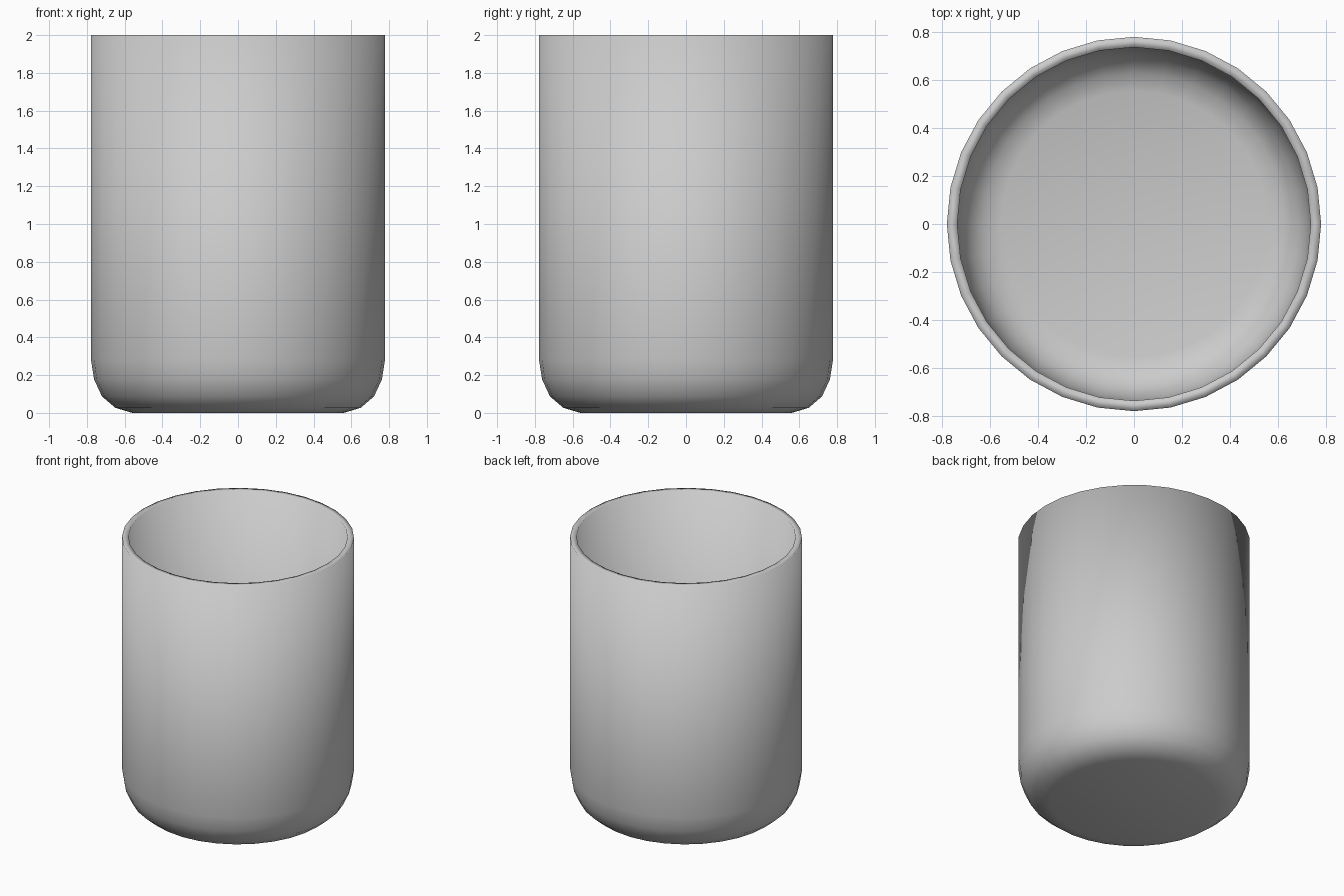
import bpy, bmesh
from math import sin, cos, tau

if "Cube" in bpy.data.objects:
    bpy.data.objects.remove(bpy.data.objects["Cube"])

SIDES = 32
# Outer profile (radius, height): flat base, rounded corner, straight wall
PROFILE = [(0.56, 0.0), (0.65, 0.027), (0.72, 0.087), (0.762, 0.177),
           (0.778, 0.28), (0.778, 2.0)]

bm = bmesh.new()
rings = [[bm.verts.new((r * cos(tau * i / SIDES), r * sin(tau * i / SIDES), z))
          for i in range(SIDES)] for r, z in PROFILE]

# Base disc
bm.faces.new(rings[0][::-1])

# Wall bands
for low, high in zip(rings, rings[1:]):
    for i in range(SIDES):
        j = (i + 1) % SIDES
        bm.faces.new((low[i], low[j], high[j], high[i]))

mesh = bpy.data.meshes.new("cup")
bm.to_mesh(mesh)
bm.free()
mesh.shade_smooth()
cup = bpy.data.objects.new("cup", mesh)
bpy.context.collection.objects.link(cup)

# Inner surface and rim
shell = cup.modifiers.new("wall_thickness", 'SOLIDIFY')
shell.thickness = 0.043
shell.offset = -1
shell.use_even_offset = True
